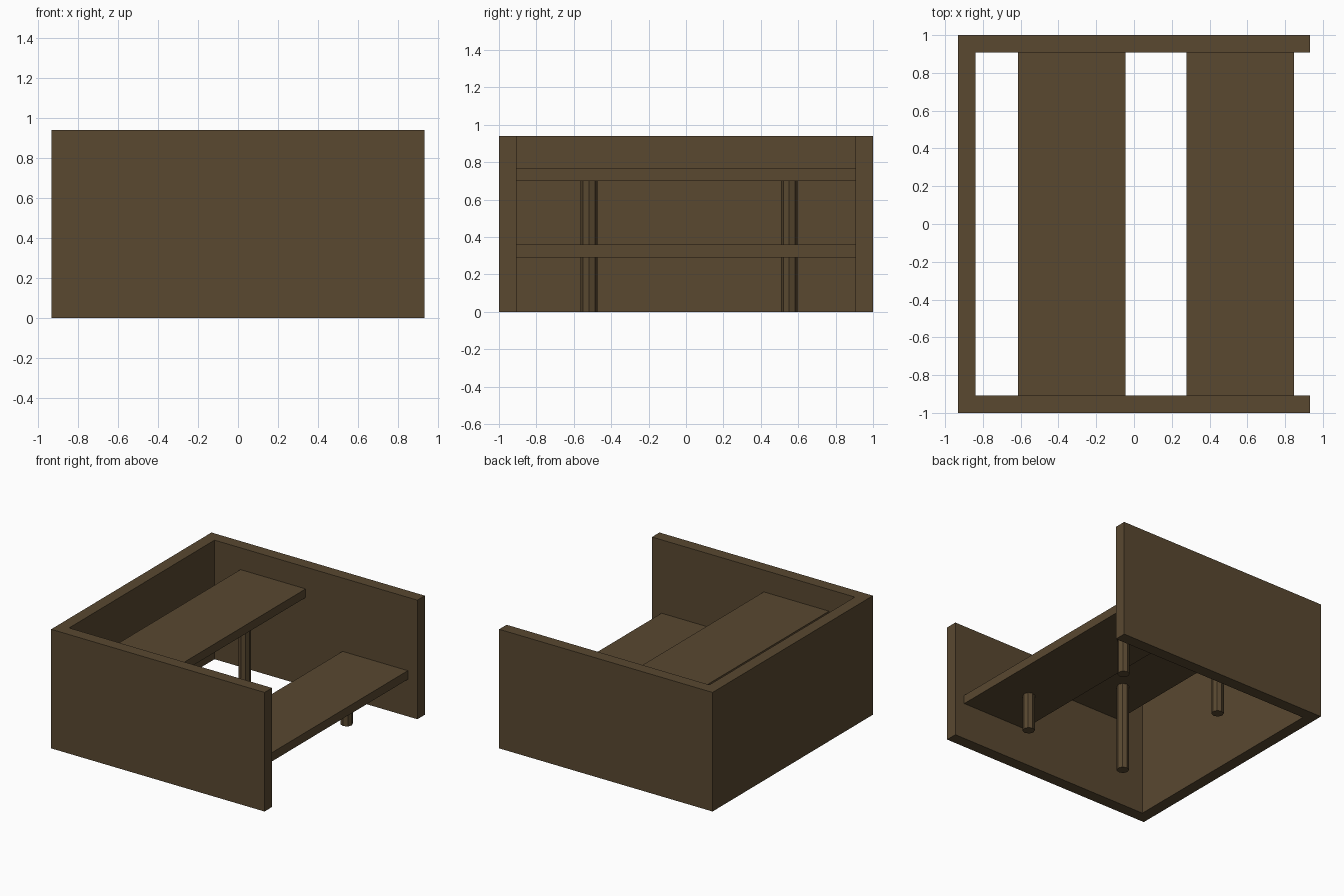
import bpy, bmesh
from mathutils import Matrix

if "Cube" in bpy.data.objects:
    bpy.data.objects.remove(bpy.data.objects["Cube"])

wood = bpy.data.materials.new("dark_wood")
wood.diffuse_color = (0.1, 0.065, 0.03, 1)
wood.use_nodes = True
wood.node_tree.nodes["Principled BSDF"].inputs["Base Color"].default_value = wood.diffuse_color

HX, HY, H = 0.932, 1.0, 0.94      # overall half sizes and height
IX, IY = -0.84, 0.907             # inner faces of the walls


def finish(name, bm):
    bmesh.ops.recalc_face_normals(bm, faces=bm.faces)
    mesh = bpy.data.meshes.new(name)
    bm.to_mesh(mesh)
    bm.free()
    mesh.materials.append(wood)
    obj = bpy.data.objects.new(name, mesh)
    bpy.context.collection.objects.link(obj)
    return obj


def prism(name, outline, z0, z1):
    bm = bmesh.new()
    face = bm.faces.new([bm.verts.new((x, y, z0)) for x, y in outline])
    ext = bmesh.ops.extrude_face_region(bm, geom=[face], use_keep_orig=True)
    verts = [v for v in ext["geom"] if isinstance(v, bmesh.types.BMVert)]
    bmesh.ops.translate(bm, verts=verts, vec=(0, 0, z1 - z0))
    return finish(name, bm)


def leg(name, x, y, height, radius=0.045):
    bm = bmesh.new()
    bmesh.ops.create_cone(bm, cap_ends=True, segments=8, radius1=radius,
                          radius2=radius, depth=height,
                          matrix=Matrix.Translation((x, y, height / 2)))
    return finish(name, bm)


# U-shaped surrounding wall, open towards +x
prism("surrounding_wall",
      [(HX, -HY), (HX, -IY), (IX, -IY), (IX, IY),
       (HX, IY), (HX, HY), (-HX, HY), (-HX, -HY)], 0, H)

# Two stepped benches, each carried by a pair of octagonal legs
for name, x0, x1, z0, z1 in (("upper_bench", -0.614, -0.044, 0.70, 0.768),
                             ("lower_bench", 0.278, 0.848, 0.292, 0.361)):
    prism(name, [(x0, -IY), (x1, -IY), (x1, IY), (x0, IY)], z0, z1)
    for side, y in (("front", -0.518), ("back", 0.552)):
        leg(f"{name}_{side}_leg", (x0 + x1) / 2, y, z0)
